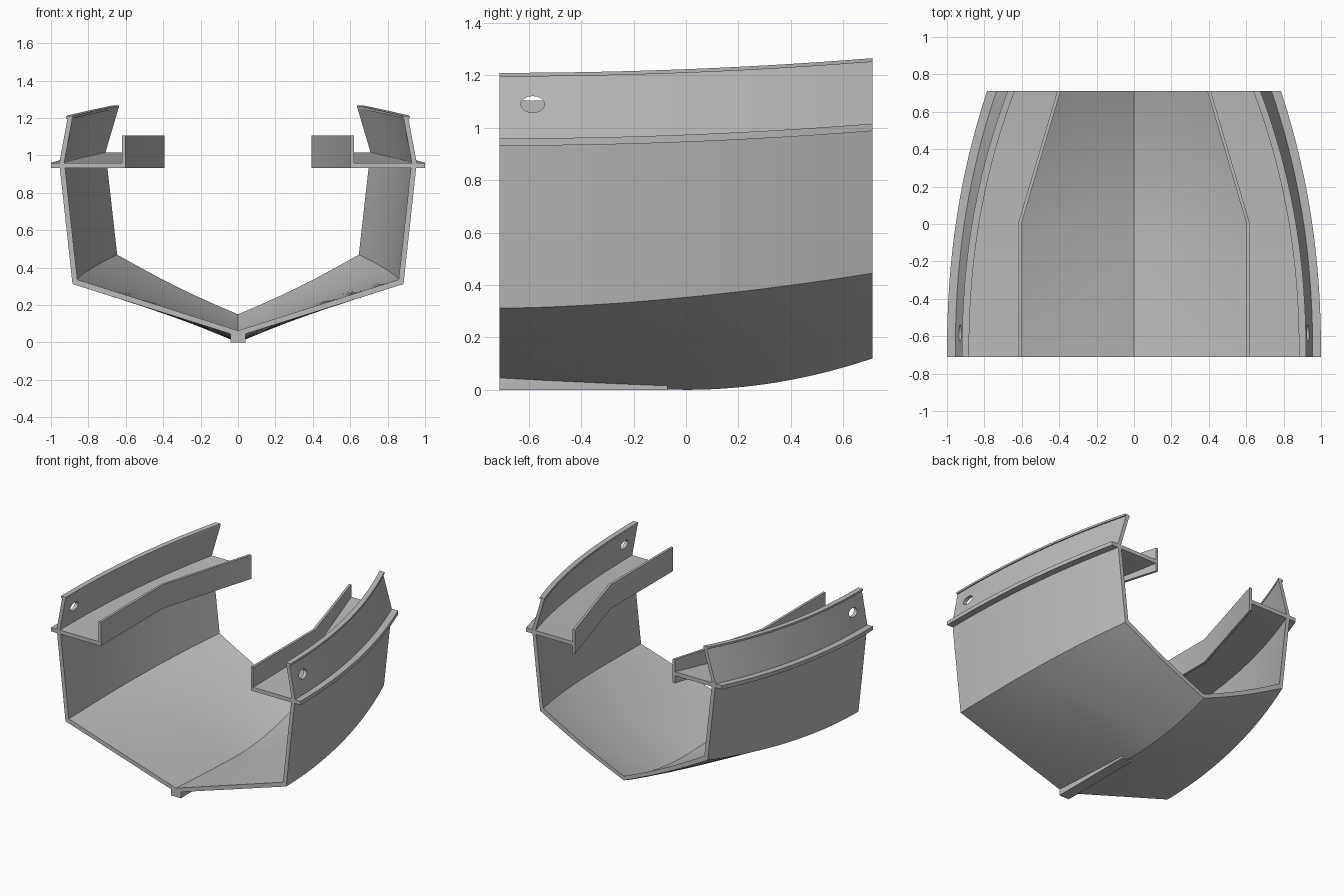
import bpy, bmesh, math

cube = bpy.data.objects.get("Cube")
if cube:
    bpy.data.objects.remove(cube)

HALF = 0.712
STEPS = 32
grey = bpy.data.materials.new("hull grey")
grey.use_nodes = True
grey.diffuse_color = (0.5, 0.5, 0.5, 1)
grey.node_tree.nodes["Principled BSDF"].inputs["Base Color"].default_value = (0.5, 0.5, 0.5, 1)


def blend(a, b, y, power=2.0):
    """Ease from the front value to the back value."""
    return a + (b - a) * ((y + HALF) / (2 * HALF)) ** power


def activate(obj):
    bpy.ops.object.select_all(action='DESELECT')
    obj.select_set(True)
    bpy.context.view_layer.objects.active = obj


def loft(name, section, start=-HALF, end=HALF, steps=STEPS, side=1):
    """Sweep a closed (x, z) section along y and close both ends."""
    bm = bmesh.new()
    rings = []
    for i in range(steps + 1):
        y = start + (end - start) * i / steps
        rings.append([bm.verts.new((side * x, y, z)) for x, z in section(y)])
    n = len(rings[0])
    for a, b in zip(rings, rings[1:]):
        for k in range(n):
            m = (k + 1) % n
            bm.faces.new((a[k], a[m], b[m], b[k]))
    bm.faces.new(rings[0])
    bm.faces.new(rings[-1])
    bmesh.ops.recalc_face_normals(bm, faces=bm.faces)
    mesh = bpy.data.meshes.new(name)
    bm.to_mesh(mesh)
    bm.free()
    obj = bpy.data.objects.new(name, mesh)
    bpy.context.collection.objects.link(obj)
    mesh.materials.append(grey)
    activate(obj)
    bpy.ops.object.shade_smooth_by_angle(angle=math.radians(25))
    return obj


# Shared curves of the boat
def deck_z(y):
    return blend(0.932, 0.988, y)


def keel_z(y):
    u = abs(y) / HALF
    return 0.12 * u ** 2 if y > 0 else 0.033 * u ** 1.3


def breadth(front, back, y):
    return blend(front, back, y, 2.2)


def bottom_line(y, chine, keel):
    """Points from chine to keel with a slight hollow towards the back."""
    sag = blend(0, 0.014, y)
    pts = []
    for i in range(7):
        f = i / 6
        pts.append((chine[0] * (1 - f),
                    chine[1] + (keel - chine[1]) * f - sag * math.sin(math.pi * f)))
    return pts


def hull_section(y):
    chine_x, chine_z = breadth(0.885, 0.672, y), blend(0.312, 0.445, y, 1.7)
    top_x, top_z = breadth(0.953, 0.733, y), deck_z(y) + 0.005
    outer = [(top_x, top_z)] + bottom_line(y, (chine_x, chine_z), keel_z(y))
    inner = [(top_x - 0.028, top_z)] + bottom_line(
        y, (chine_x - 0.026, chine_z + 0.024), keel_z(y) + 0.03)
    left = [(-x, z) for x, z in outer[:-1]]
    left_in = [(-x, z) for x, z in inner[:-1]]
    return outer + left[::-1] + left_in + inner[::-1]


def coaming_x(y):
    return 0.62 - 0.21 * max(0, y) / HALF


def deck_section(y):
    z, a, b = deck_z(y), coaming_x(y) - 0.005, breadth(1.0, 0.785, y)
    return [(a, z), (b, z), (b, z + 0.028), (a, z + 0.028)]


def coaming_section(y):
    x = coaming_x(y)
    return [(x - 0.018, 0.932), (x, 0.932), (x, 1.105), (x - 0.018, 1.105)]


def bulwark_section(y):
    low, high = deck_z(y) + 0.02, blend(1.2, 1.255, y)
    a, b = breadth(0.957, 0.737, y), breadth(0.911, 0.664, y)
    return [(a, low), (b, high), (b - 0.026, high), (a - 0.026, low)]


def cap_section(y):
    z, x = blend(1.196, 1.252, y), breadth(0.92, 0.675, y)
    return [(x, z), (x, z + 0.014), (x - 0.038, z + 0.014), (x - 0.038, z)]


# Hull shell and keel bar
loft("hull_shell", hull_section)
loft("keel_bar", lambda y: [(-0.04, 0), (0.04, 0), (0.04, keel_z(y) + 0.014),
                            (0, keel_z(y) + 0.006), (-0.04, keel_z(y) + 0.014)],
     end=-0.07, steps=12)

# Cutter for the mooring holes
bpy.ops.mesh.primitive_cylinder_add(vertices=32, radius=1, depth=3,
                                    location=(0, -0.585, 1.09),
                                    rotation=(0, math.pi / 2, 0))
cutter = bpy.context.object
cutter.name = "hole_cutter"
cutter.scale = (0.031, 0.045, 1)
cutter.hide_render = True

# Side decks, coamings, bulwarks and caps
for label, side in (("left", 1), ("right", -1)):
    loft(label + "_side_deck", deck_section, side=side)
    loft(label + "_coaming", coaming_section, steps=2, side=side)
    loft(label + "_bulwark_cap", cap_section, side=side)
    bulwark = loft(label + "_bulwark", bulwark_section, side=side)
    cut = bulwark.modifiers.new("mooring hole", 'BOOLEAN')
    cut.operation = 'DIFFERENCE'
    cut.object = cutter
    cut.solver = 'EXACT'
    bpy.ops.object.modifier_apply(modifier=cut.name)

bpy.data.objects.remove(cutter)
